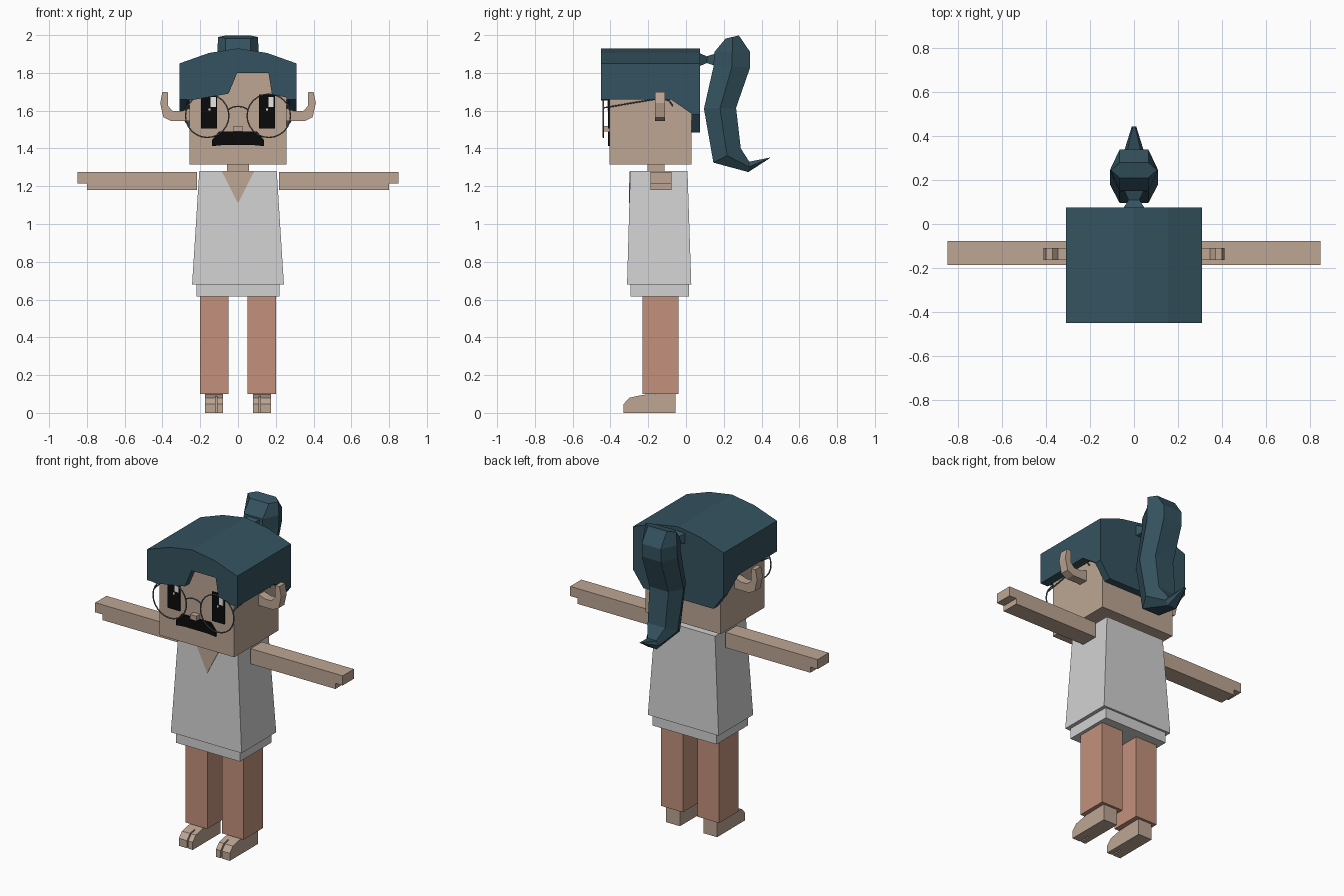
import bpy, bmesh
from math import pi, sin, cos
from mathutils import Vector

cube = bpy.data.objects.get("Cube")
if cube:
    bpy.data.objects.remove(cube, do_unlink=True)


def material(name, rgb):
    m = bpy.data.materials.new(name)
    m.use_nodes = True
    m.diffuse_color = (*rgb, 1)
    m.node_tree.nodes["Principled BSDF"].inputs["Base Color"].default_value = (*rgb, 1)
    return m


SKIN = material("skin", (0.51, 0.38, 0.295))
HAIR = material("teal hair", (0.035, 0.086, 0.115))
SHIRT = material("pale grey shirt", (0.64, 0.64, 0.64))
TROUSERS = material("terracotta trousers", (0.55, 0.285, 0.2))
BLACK = material("black", (0.003, 0.003, 0.003))
WHITE = material("white", (0.8, 0.8, 0.8))
METAL = material("grey frame", (0.12, 0.13, 0.14))


def loft(name, rings, mat):
    """Skin a list of equal-length point rings and cap both ends."""
    bm = bmesh.new()
    rows = [[bm.verts.new(p) for p in ring] for ring in rings]
    n = len(rows[0])
    for a, b in zip(rows, rows[1:]):
        for i in range(n):
            j = (i + 1) % n
            bm.faces.new((a[i], a[j], b[j], b[i]))
    bm.faces.new(rows[0])
    bm.faces.new(rows[-1])
    bmesh.ops.recalc_face_normals(bm, faces=bm.faces)
    mesh = bpy.data.meshes.new(name)
    bm.to_mesh(mesh)
    bm.free()
    mesh.materials.append(mat)
    ob = bpy.data.objects.new(name, mesh)
    bpy.context.collection.objects.link(ob)
    return ob


def prism(name, pts, axis, a, b, mat):
    """Extrude a 2D outline along an axis (0 = x, 1 = y, 2 = z)."""
    def place(p, d):
        c = list(p)
        c.insert(axis, d)
        return c
    return loft(name, [[place(p, d) for p in pts] for d in (a, b)], mat)


def rect(a0, a1, b0, b1):
    return [(a0, b0), (a1, b0), (a1, b1), (a0, b1)]


def box(name, x, y, z, mat):
    return prism(name, rect(*x, *y), 2, *z, mat)


def wire(name, pts, radius, mat, cyclic=False):
    cu = bpy.data.curves.new(name, "CURVE")
    cu.dimensions = "3D"
    cu.bevel_depth = radius
    cu.bevel_resolution = 1
    cu.use_fill_caps = True
    sp = cu.splines.new("POLY")
    sp.points.add(len(pts) - 1)
    for p, co in zip(sp.points, pts):
        p.co = (*co, 1)
    sp.use_cyclic_u = cyclic
    cu.materials.append(mat)
    ob = bpy.data.objects.new(name, cu)
    bpy.context.collection.objects.link(ob)


def both(pts):
    """Complete a right-half outline with its mirror image."""
    return pts + [(-x, z) for x, z in reversed(pts)]


# Head, neck and nose
box("head", (-.257, .257), (-.405, .03), (1.315, 1.81), SKIN)
box("neck", (-.057, .057), (-.205, -.115), (1.26, 1.33), SKIN)
box("nose", (-.023, .023), (-.44, -.4), (1.49, 1.52), SKIN)

# Hair cap: arched crown, notched fringe, sides and nape
arch = [(.31, 1.85), (.155, 1.905), (0, 1.93), (-.155, 1.905), (-.31, 1.85)]
prism("hair_crown", arch + [(-.31, 1.8), (.31, 1.8)], 1, -.45, .075, HAIR)
prism("hair_fringe", [(-.31, 1.81), (-.31, 1.665), (-.25, 1.655), (-.05, 1.69),
                      (0, 1.81)], 1, -.45, -.404, HAIR)
prism("hair_fringe_short", [(.16, 1.81), (.18, 1.685), (.31, 1.66), (.31, 1.81)],
      1, -.45, -.404, HAIR)
prism("hair_nape", both([(.31, 1.82), (.31, 1.58), (.24, 1.485)]), 1, .029, .075, HAIR)
for s, side in ((1, "left"), (-1, "right")):
    prism("hair_side_" + side, [(-.45, 1.82), (-.45, 1.66), (-.08, 1.66),
          (.035, 1.58), (.075, 1.58), (.075, 1.82)], 0, s * .256, s * .31, HAIR)


def hexagon(front, back, flat, wide):
    """Six-sided ring between a front and a back point in the yz plane."""
    f, b = Vector((0, *front)), Vector((0, *back))
    m, x = (f + b) / 2, Vector((1, 0, 0))
    return [f - x * flat, f + x * flat, m + x * wide, b + x * flat,
            b - x * flat, m - x * wide]


# Ponytail and its tie
loft("ponytail", [hexagon(*r) for r in (
    ((.21, 1.982), (.28, 1.998), .065, .105),
    ((.15, 1.91), (.34, 1.91), .065, .11),
    ((.145, 1.83), (.34, 1.83), .065, .11),
    ((.095, 1.61), (.265, 1.615), .065, .11),
    ((.145, 1.325), (.29, 1.4), .06, .095),
    ((.33, 1.275), (.335, 1.33), .03, .045),
    ((.443, 1.348), (.445, 1.352), .005, .01))], HAIR)
loft("ponytail_tie", [[(x, y, 1.87 + z) for x, z in rect(-w, w, -h, h)]
     for y, w, h in ((.07, .05, .035), (.11, .025, .018), (.155, .045, .032))], HAIR)

# Moustache
prism("moustache", both([(.1, 1.49), (.137, 1.445), (.137, 1.412), (.08, 1.418)]),
      1, -.413, -.404, BLACK)

# Shirt with skin showing at the neckline
loft("shirt", [[(x, y, z) for x, y in rect(-w, w, f, b)] for z, w, f, b in
     ((1.28, .205, -.295, .008), (.68, .243, -.312, .028))], SHIRT)
box("shirt_hem", (-.22, .22), (-.295, .015), (.615, .69), SHIRT)
loft("neckline", [[(-.085, y, 1.277), (.085, y, 1.277), (0, y - .004, 1.11)]
     for y in (-.299, -.293)], SKIN)

# Glasses bridge
wire("glasses_bridge", [(.055 * cos(a), -.437, 1.595 + .028 * sin(a))
     for a in (pi * i / 6 for i in range(7))], .004, METAL)

for s, side in ((1, "left"), (-1, "right")):
    def span(a, b):
        return (s * a, s * b)

    # Curled ear
    ear = [(.25, 1.545), (.355, 1.545), (.395, 1.565), (.412, 1.64), (.4, 1.7),
           (.372, 1.7), (.37, 1.625), (.345, 1.597), (.3, 1.597), (.25, 1.615)]
    prism("ear_" + side, [(s * x, z) for x, z in ear], 1, -.165, -.11, SKIN)

    # Eye with two highlights, both on the same side of the pupil
    box("eye_" + side, span(.11, .195), (-.413, -.404), (1.505, 1.685), BLACK)
    c = s * .1525
    box("eye_highlight_" + side, (c + .008, c + .036), (-.416, -.412),
        (1.62, 1.672), WHITE)
    box("eye_glint_" + side, (c - .004, c + .006), (-.416, -.412),
        (1.6, 1.612), WHITE)

    # Glasses rim and temple
    wire("glasses_rim_" + side,
         [(s * .163 + .115 * cos(a), -.437, 1.573 + .115 * sin(a))
          for a in (2 * pi * i / 24 for i in range(24))], .004, METAL, True)
    wire("glasses_temple_" + side, [(s * .268, -.437, 1.615), (s * .272, -.17, 1.66),
         (s * .27, -.09, 1.655), (s * .27, -.07, 1.625)], .004, METAL)

    # Arm with the hand stepped up at its end
    prism("arm_" + side, [(s * x, z) for x, z in ((.217, 1.18), (.8, 1.18), (.8, 1.215),
          (.85, 1.215), (.85, 1.275), (.217, 1.275))], 1, -.187, -.077, SKIN)

    # Trouser leg
    box("trouser_leg_" + side, span(.05, .2), (-.23, -.04), (.1, .63), TROUSERS)

    # Foot with a split big toe
    prism("foot_" + side, [(-.26, 0), (-.055, 0), (-.055, .102), (-.215, .097),
          (-.26, .089)], 0, *span(.08, .175), SKIN)
    for toe, a, b in (("big_toe_", .08, .112), ("toes_", .12, .175)):
        prism(toe + side, [(-.26, 0), (-.26, .089), (-.3, .08), (-.33, .047),
              (-.33, 0)], 0, *span(a, b), SKIN)
